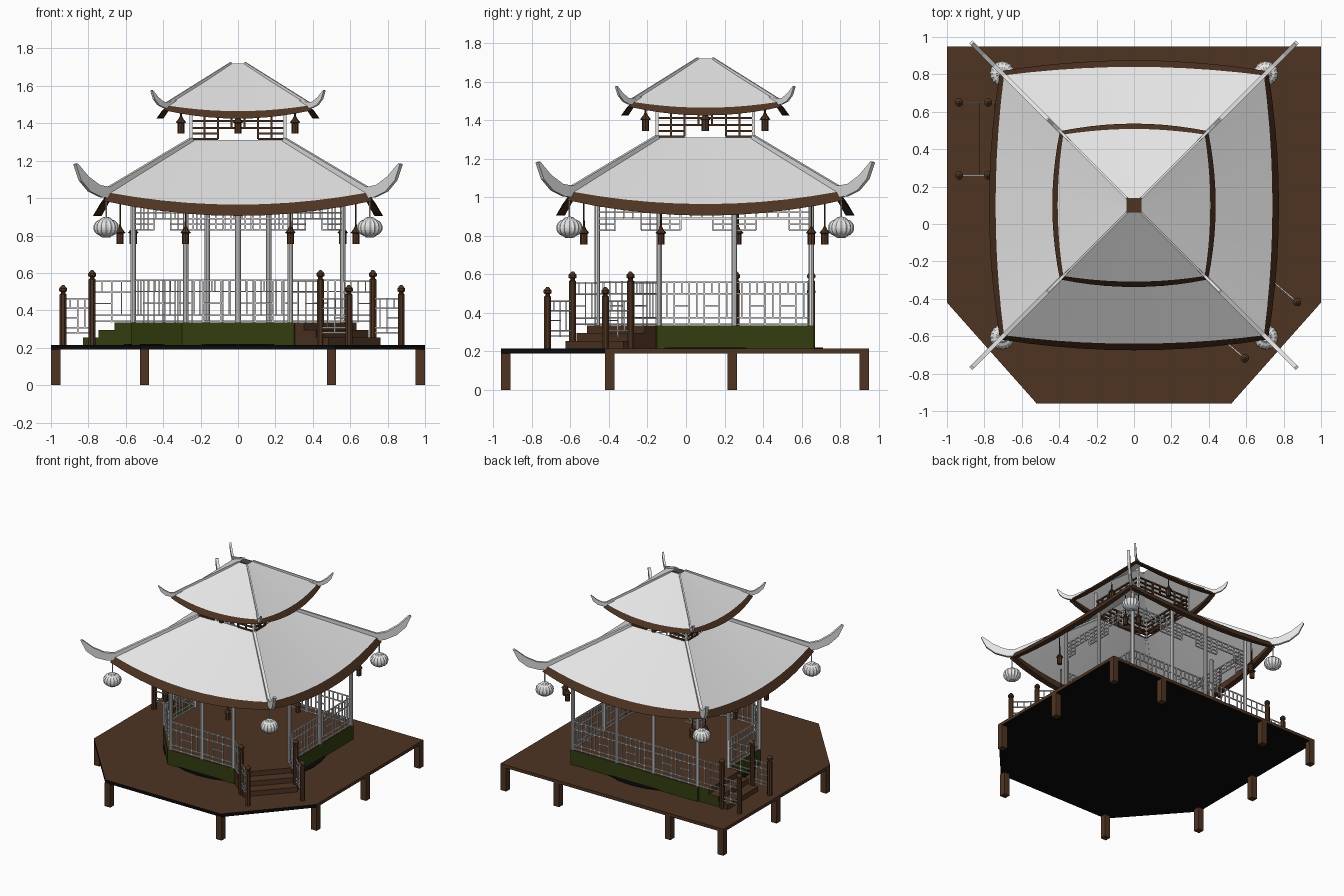
import bpy, bmesh, math
from mathutils import Vector, Matrix

if "Cube" in bpy.data.objects:
    bpy.data.objects.remove(bpy.data.objects["Cube"])

def mat(name, r, g, b):
    m = bpy.data.materials.new(name)
    m.diffuse_color = (r, g, b, 1)
    m.use_nodes = True
    m.node_tree.nodes["Principled BSDF"].inputs["Base Color"].default_value = m.diffuse_color
    return m

WHITE = mat("white", 0.78, 0.78, 0.78)
BROWN = mat("brown", 0.076, 0.034, 0.016)
GREEN = mat("green", 0.034, 0.048, 0.005)
BLACK = mat("black", 0.003, 0.003, 0.003)
CY = 0.1                                   # pavilion centre in y

def finish(name, bm, *mats, rule=None, smooth=False, fix=True):
    if fix:
        bmesh.ops.recalc_face_normals(bm, faces=bm.faces)
    bm.normal_update()
    if rule:
        for f in bm.faces:
            f.material_index = rule(f)
    for f in bm.faces:
        f.smooth = smooth
    me = bpy.data.meshes.new(name)
    bm.to_mesh(me)
    bm.free()
    for m in mats:
        me.materials.append(m)
    ob = bpy.data.objects.new(name, me)
    bpy.context.collection.objects.link(ob)
    return ob

def bar(bm, p, q, w, h=None):
    p, q = Vector(p), Vector(q)
    d = q - p
    rot = d.to_track_quat('X', 'Z').to_matrix().to_4x4()
    m = Matrix.Translation((p + q) / 2) @ rot @ Matrix.Diagonal((d.length, w, h or w, 1))
    bmesh.ops.create_cube(bm, size=1, matrix=m)

def prism(bm, pts, off):
    a = [bm.verts.new(p) for p in pts]
    b = [bm.verts.new(Vector(p) + Vector(off)) for p in pts]
    n = len(a)
    bm.faces.new(a)
    bm.faces.new(b[::-1])
    for i in range(n):
        bm.faces.new((a[i], a[(i + 1) % n], b[(i + 1) % n], b[i]))

def lathe(bm, x, y, prof, n, turn=0.0, rib=0.0):
    rings = []
    for r, z in prof:
        rings.append([bm.verts.new((x + r * (1 - rib * (k % 2)) * math.cos(turn + 2 * math.pi * k / n),
                                    y + r * (1 - rib * (k % 2)) * math.sin(turn + 2 * math.pi * k / n), z))
                      for k in range(n)])
    for a, b in zip(rings, rings[1:]):
        for k in range(n):
            bm.faces.new((a[k], a[(k + 1) % n], b[(k + 1) % n], b[k]))
    bm.faces.new(rings[0][::-1])
    bm.faces.new(rings[-1])

# Deck: front rims and underside are black
deck = [(-1, .95), (-1, -.42), (-.52, -.96), (.52, -.96), (1, -.42), (1, .95)]
bm = bmesh.new()
prism(bm, [(x, y, .19) for x, y in deck], (0, 0, .025))
finish("deck", bm, BROWN, BLACK, rule=lambda f: int(f.normal.z < -.5 or f.normal.y < -.3))
bm = bmesh.new()
for s in (-1, 1):
    for x, y in [(.5, -.935), (.975, -.395), (.975, .24), (.975, .925), (.5, .925)]:
        bar(bm, (s * x, y, 0), (s * x, y, .19), .05)
finish("deck_legs", bm, BROWN)

# Base plinth with a dark disc below it
bm = bmesh.new()
lathe(bm, 0, CY, [(.61, .213), (.61, .22)], 32)
finish("base_disc", bm, BLACK)
bm = bmesh.new()
base = [(-.57, .665), (-.57, -.15), (-.3, -.475), (.3, -.475), (.57, -.15), (.57, .665)]
prism(bm, [(x, y, .215) for x, y in base], (0, 0, .12))
finish("base", bm, GREEN, BROWN, rule=lambda f: int(f.normal.z > .5))

# Columns around the perimeter
cols = [(-.28, -.46), (0, -.46), (.28, -.46), (.56, -.14), (.56, .25), (.56, .65),
        (.165, .65), (-.165, .65), (-.56, .65), (-.56, .25), (-.56, -.14)]
bm = bmesh.new()
for x, y in cols:
    lathe(bm, x, y, [(.015, .335), (.015, 1.06)], 10)
finish("columns", bm, WHITE, smooth=True).data.shade_flat()

def lattice(bm, p, q, z0, z1, w=.008):
    p, q = Vector(p), Vector(q)
    n = max(2, round((q - p).length / .085))
    P = lambda t, f: (*p.lerp(q, t), z0 + (z1 - z0) * f)
    for f in (.03, .17, .72, .98):
        bar(bm, P(0, f), P(1, f), w)
    for i in range(n + 1):
        bar(bm, P(i / n, 0), P(i / n, 1), w)
        if i < n:
            m = (i + .5) / n
            if i % 2:                       # alternating boxes and cross rails
                bar(bm, P(i / n, .45), P((i + 1) / n, .45), w)
            bar(bm, P(m, .72), P(m, .98), w)
            if i % 2 == 0:
                bar(bm, P(m, .17), P(m, .72), w)

def frieze(bm, p, q, z0, zm, z1, n, w=.008):
    # hanging lattice: deep at both ends, shallow in the middle
    p, q = Vector(p), Vector(q)
    P = lambda t, z: (*p.lerp(q, t), z)
    for z in (z1, (z1 + zm) / 2, zm):
        bar(bm, P(0, z), P(1, z), w)
    for a, b in ((0, 2 / n), (1 - 2 / n, 1)):
        for z in (z0, (z0 + zm) / 2):
            bar(bm, P(a, z), P(b, z), w)
    for i in range(n + 1):
        bar(bm, P(i / n, z0 if i <= 2 or i >= n - 2 else zm), P(i / n, z1), w)

# Railings and hanging friezes between columns
rail, fr = bmesh.new(), bmesh.new()
for i, p in enumerate(cols):
    q = cols[(i + 1) % len(cols)]
    if i not in (2, 8):
        lattice(rail, p, q, .335, .565)
    frieze(fr, p, q, .83, .89, .955, 7)
finish("railings", rail, WHITE)
finish("friezes", fr, WHITE)

# Stairs: right front diagonal and left side
def stairs(name, a, b, d, d1, d2, side):
    a, b, d = Vector(a), Vector(b), Vector(d).normalized()
    st, ra, po = bmesh.new(), bmesh.new(), bmesh.new()
    for k in range(3):
        run = .26 - .085 * k
        z = .215 + .04 * k
        prism(st, [(*v, z) for v in (a, b, b + d * run, a + d * run)], (0, 0, .04))
    perp = Vector((-d.y, d.x))
    finish(name + "_steps", st, BROWN, side,
           rule=lambda f: int(abs(f.normal.xy.dot(perp)) > .7))
    for c in (a, b):
        lattice(ra, c, c + d * d1, .335, .56, .007)
        lattice(ra, c + d * d1, c + d * d2, .275, .465, .007)
        for dist, top in ((d1, .615), (d2, .535)):
            x, y = c + d * dist
            lathe(po, x, y, [(.02, .215), (.02, top - .05), (.013, top - .045), (.013, top - .037),
                             (.023, top - .032), (.023, top - .018), (.006, top)], 8, math.pi / 8)
    finish(name + "_rails", ra, WHITE)
    finish(name + "_posts", po, BROWN)

stairs("front_stairs", (.285, -.455), (.565, -.155), (.76, -.65), .205, .405, BROWN)
stairs("left_stairs", (-.57, .26), (-.57, .65), (-1, 0), .21, .365, GREEN)

# Roofs: four bowed slopes, fascia, hip ridges and upturned tips
def roof(name, r, z, bow, sag, top_r, top_z, k, fh, fo):
    sl, fa, rd = bmesh.new(), bmesh.new(), bmesh.new()
    N = 10
    for s in range(4):
        R = Matrix.Translation((0, CY, 0)) @ Matrix.Rotation(s * math.pi / 2, 4, 'Z')
        prev = None
        for i in range(N + 1):
            t = -1 + 2 * i / N
            c = 1 - t * t
            e = Vector((t * r, -r - bow * c, z - sag * c))
            o = Vector((t * (r + fo), -r - fo - (bow + fo * .6) * c, z - fh - (sag + .015) * c))
            n = Vector((t * (r - fo * .5), -r + fo * .5 - bow * c, o.z))
            h = Vector((t * top_r, -top_r, top_z))
            ring = [sl.verts.new(R @ v) for v in (e, h)] + [fa.verts.new(R @ v) for v in (e, o, n)]
            if prev:
                sl.faces.new((prev[0], ring[0], ring[1], prev[1]))
                for a, b in ((2, 3), (3, 4), (4, 2)):
                    fa.faces.new((prev[b], ring[b], ring[a], prev[a]))
            prev = ring
        bar(rd, R @ Vector((top_r, -top_r, top_z)), R @ Vector((r, -r, z + .012)), .022 * k, .03 * k)
        tip = [(-.09, .055), (0, .03), (.05, .04), (.11, .085), (.168, .155), (.178, .15),
               (.15, .065), (.10, .005), (.04, -.025), (0, -.03), (-.06, 0)]
        w = .011 * (.4 + .6 * k)
        sx, sz = k, k * (1.1 if k < 1 else 1)
        pts = [R @ Vector((r + u * sx - w * .7, -r - u * sx - w * .7, z + v * sz)) for u, v in tip]
        prism(rd, pts, R.to_3x3() @ Vector((w * 1.4, w * 1.4, 0)))
    finish(name + "_slopes", sl, WHITE, fix=False)
    finish(name + "_fascia", fa, BROWN, fix=False)
    finish(name + "_ridges", rd, WHITE)

roof("lower_roof", .695, 1.03, .045, .065, .245, 1.31, 1, .045, .022)
roof("upper_roof", .378, 1.495, .03, .03, .037, 1.72, .48, .025, .018)

# Lattice band of the upper storey
bm, ps = bmesh.new(), bmesh.new()
sq = [(-.25, CY - .25), (.25, CY - .25), (.25, CY + .25), (-.25, CY + .25)]
for i, p in enumerate(sq):
    frieze(bm, p, sq[(i + 1) % 4], 1.315, 1.375, 1.45, 7, .011)
    bar(ps, (*p, 1.3), (*p, 1.53), .016)
finish("upper_lattice", bm, BROWN)
finish("upper_posts", ps, WHITE)

# Small hanging brown bell lamps
bm = bmesh.new()
def bell(x, y, z, up):
    lathe(bm, x, y, [(.019, z), (.019, z + .055), (.028, z + .06), (.012, z + .08),
                     (.005, z + .095), (.003, z + up)], 8)
for x, y in [(-.28, -.53), (.28, -.53), (-.63, -.13), (.63, -.13), (-.63, .27),
             (-.63, .65), (.63, .65), (.56, .72), (-.56, .72)]:
    bell(x, y, .755, .26)
for x, y in [(.305, 0), (-.305, 0), (0, .31), (0, -.31)]:
    bell(x, CY + y, 1.345, .15)
finish("bell_lamps", bm, BROWN)

# Round ribbed lanterns at the corners
bm = bmesh.new()
for sx in (-1, 1):
    for sy in (-1, 1):
        ball = [(.068 * math.cos(a) ** .7, .842 + .046 * math.sin(a))
                for a in [math.radians(-68 + 17 * i) for i in range(9)]]
        prof = [(.022, .79)] + ball + [(.022, .896), (.004, .9), (.004, 1.02)]
        lathe(bm, sx * .705, CY + sy * .705, prof, 32, rib=.08)
finish("corner_lanterns", bm, WHITE)
